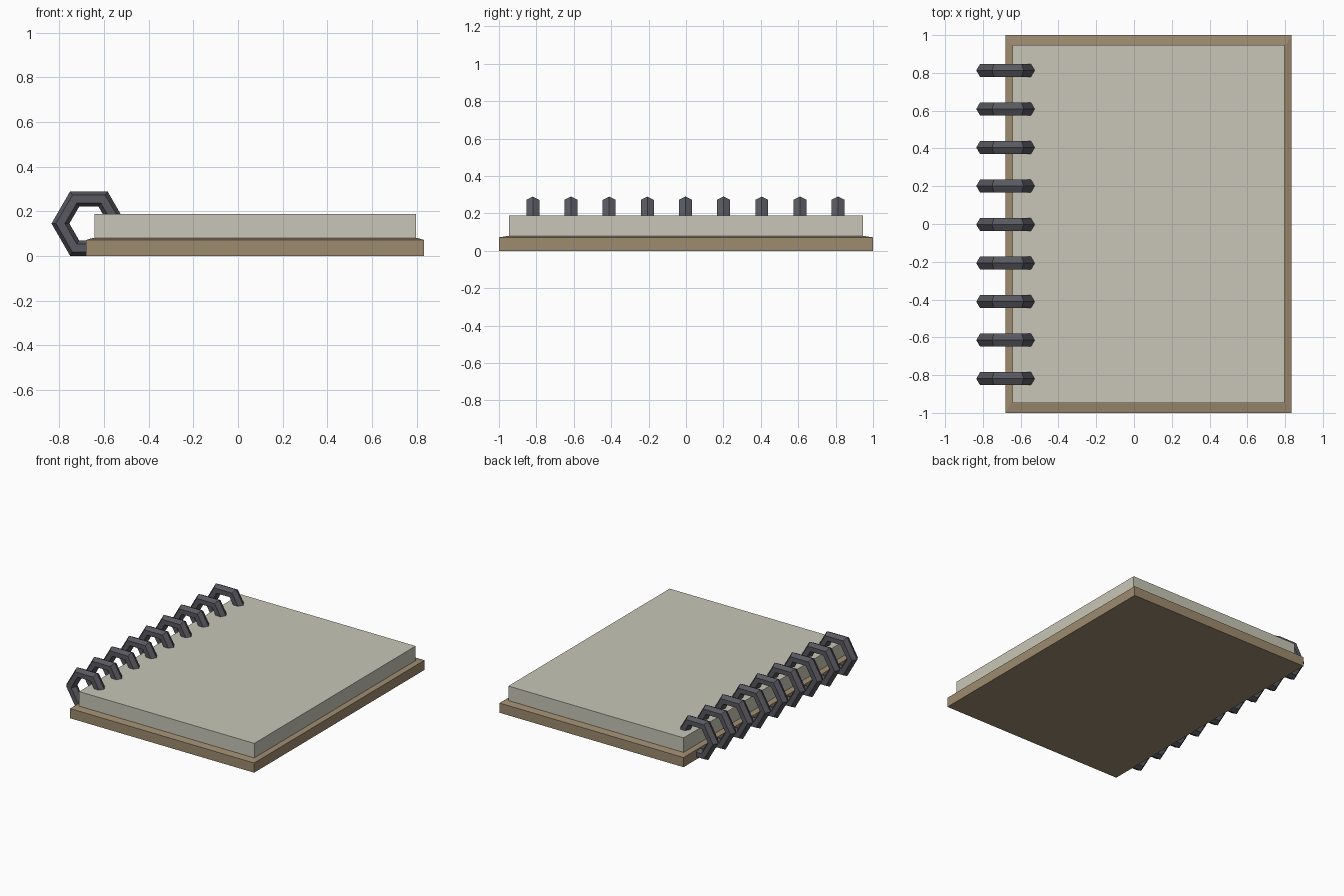
import bpy, bmesh, math
from mathutils import Matrix

if "Cube" in bpy.data.objects:
    bpy.data.objects.remove(bpy.data.objects["Cube"])


def material(name, rgb):
    m = bpy.data.materials.new(name)
    lin = [((c / 255 + 0.055) / 1.055) ** 2.4 for c in rgb]
    m.diffuse_color = (*lin, 1)
    m.use_nodes = True
    m.node_tree.nodes["Principled BSDF"].inputs["Base Color"].default_value = m.diffuse_color
    return m


paper = material("paper", (200, 198, 183))
card = material("brown card", (158, 139, 112))
metal = material("dark wire", (88, 88, 96))


def finish(name, bm, mat):
    bmesh.ops.recalc_face_normals(bm, faces=bm.faces)
    me = bpy.data.meshes.new(name)
    bm.to_mesh(me)
    bm.free()
    me.materials.append(mat)
    ob = bpy.data.objects.new(name, me)
    bpy.context.collection.objects.link(ob)
    return ob


def box(bm, x0, x1, y, z0, z1):
    mat = Matrix.LocRotScale(((x0 + x1) / 2, 0, (z0 + z1) / 2), None,
                             (x1 - x0, 2 * y, z1 - z0))
    bmesh.ops.create_cube(bm, size=1, matrix=mat)


# Back cover: a board whose top slopes up slightly to the page edges
bm = bmesh.new()
box(bm, -0.68, 0.833, 1.0, 0, 0.072)
bm.normal_update()
top = [f for f in bm.faces if f.normal.z > 0.9]
bmesh.ops.inset_region(bm, faces=top, thickness=0.037, depth=0.008)
for v in bm.verts:
    if v.co.z > 0.076:
        v.co.y = math.copysign(0.95, v.co.y)
finish("back_cover", bm, card)

# Page block
bm = bmesh.new()
box(bm, -0.643, 0.797, 0.947, 0.078, 0.188)
finish("pages", bm, paper)


# Binding rings: six-sided hoops of six-sided wire
def ring(name, x, y, z, major=0.127, minor=0.04, n=6):
    bm = bmesh.new()
    loops = []
    for i in range(n):
        a = i * math.tau / n
        loop = []
        for j in range(n):
            b = j * math.tau / n
            r = major + minor * math.cos(b)
            loop.append(bm.verts.new((x + r * math.cos(a),
                                      y + minor * math.sin(b),
                                      z + r * math.sin(a))))
        loops.append(loop)
    for i in range(n):
        p, q = loops[i], loops[(i + 1) % n]
        for j in range(n):
            k = (j + 1) % n
            bm.faces.new((p[j], p[k], q[k], q[j]))
    finish(name, bm, metal)


for i in range(9):
    ring(f"binding_ring_{i + 1}", -0.668, -0.003 + (i - 4) * 0.204, 0.1455)
